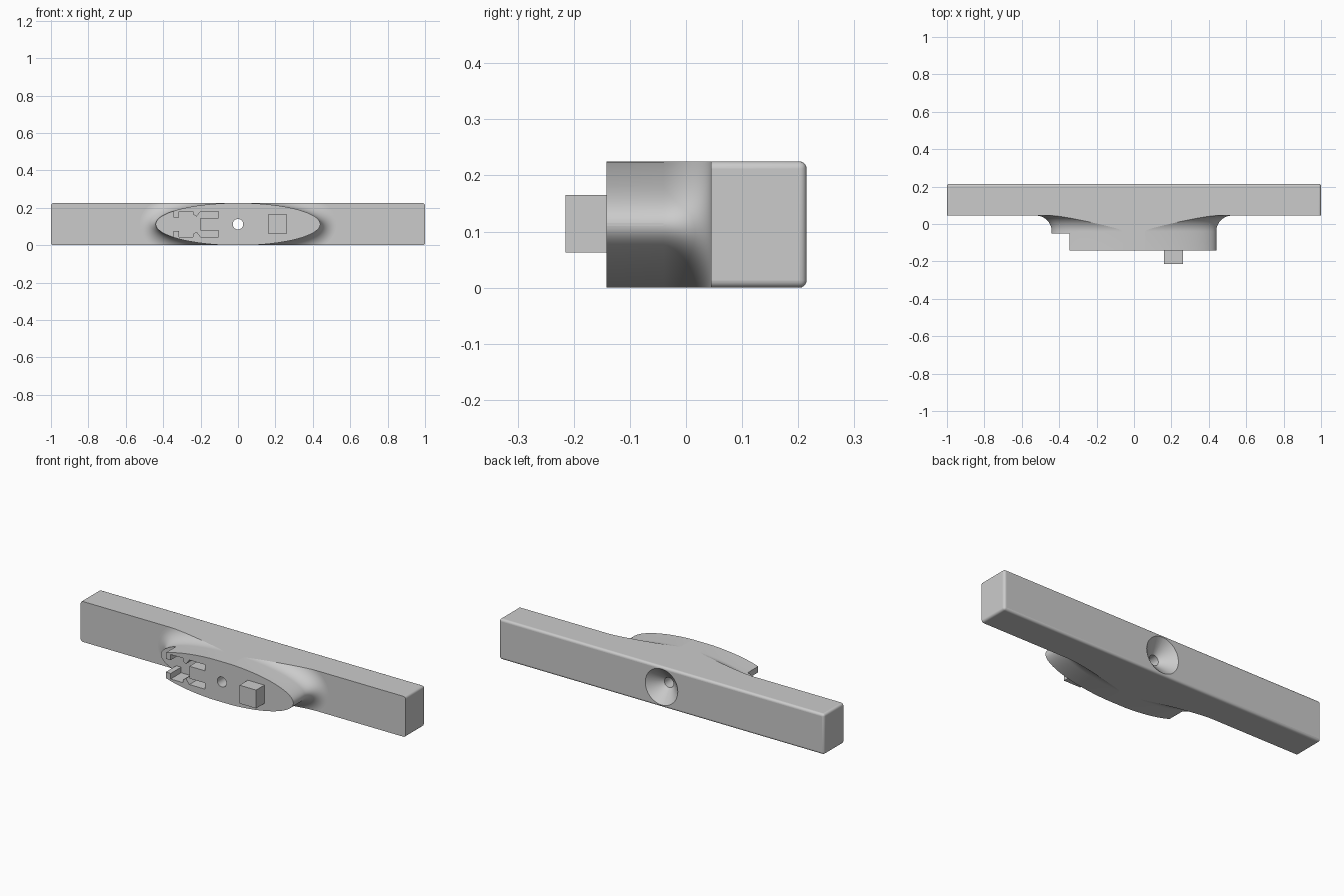
import bpy, bmesh, math
from mathutils import Vector, Matrix

cube = bpy.data.objects.get("Cube")
if cube:
    bpy.data.objects.remove(cube)

MID = 0.1125          # centre height
FRONT, BACK = 0.045, 0.215
FACE, FLOOR = -0.142, -0.05

grey = bpy.data.materials.new("plain_grey")
grey.use_nodes = True
grey.diffuse_color = (0.6, 0.6, 0.6, 1)
grey.node_tree.nodes["Principled BSDF"].inputs["Base Color"].default_value = (0.6, 0.6, 0.6, 1)


def make(name, bm):
    bmesh.ops.recalc_face_normals(bm, faces=bm.faces)
    mesh = bpy.data.meshes.new(name)
    bm.to_mesh(mesh)
    bm.free()
    mesh.materials.append(grey)
    ob = bpy.data.objects.new(name, mesh)
    bpy.context.collection.objects.link(ob)
    return ob


def box(name, x, y, z):
    bm = bmesh.new()
    bmesh.ops.create_cube(bm, size=1)
    for v in bm.verts:
        v.co = Vector([(lo + hi) / 2 + c * (hi - lo) for c, (lo, hi) in zip(v.co, (x, y, z))])
    return make(name, bm)


def loft(name, rings):
    bm = bmesh.new()
    loops = [[bm.verts.new(p) for p in ring] for ring in rings]
    n = len(loops[0])
    for a, b in zip(loops, loops[1:]):
        for i in range(n):
            j = (i + 1) % n
            bm.faces.new((a[i], a[j], b[j], b[i]))
    bm.faces.new(loops[0])
    bm.faces.new(loops[-1])
    return make(name, bm)


def turned(name, profile, n=64):
    turns = [i * math.tau / n for i in range(n)]
    return loft(name, [[(r * math.cos(a), y, MID + r * math.sin(a)) for a in turns]
                       for r, y in profile])


def combine(ob, tool, operation):
    mod = ob.modifiers.new(operation.lower(), 'BOOLEAN')
    mod.operation, mod.solver, mod.object = operation, 'EXACT', tool
    bpy.context.view_layer.objects.active = ob
    bpy.ops.object.modifier_apply(modifier=mod.name)
    bpy.data.objects.remove(tool)


# Long bar, rounded on the back rim and the four end corners
bar = box("handle_bar", (-1, 1), (FRONT, BACK), (0, 2 * MID))
bm = bmesh.new()
bm.from_mesh(bar.data)
rim = [e for e in bm.edges if any(v.co.y > 0.1 for v in e.verts)]
bmesh.ops.bevel(bm, geom=rim, offset=0.013, segments=5, profile=0.5, affect='EDGES')
bm.to_mesh(bar.data)
bm.free()


# Elliptical boss flaring into the bar
def ellipse(offset, y, n=144):
    ring = []
    for i in range(n):
        a = (i + 0.5) * math.tau / n
        p = Vector((0.44 * math.cos(a), 0.1135 * math.sin(a)))
        p += offset * Vector((0.1135 * math.cos(a), 0.44 * math.sin(a))).normalized()
        ring.append((p.x, y, MID + p.y))
    return ring


R, STEPS = 0.085, 16
rings = [ellipse(0, FACE)]
for k in range(STEPS + 1):
    a = k / STEPS * math.pi / 2
    rings.append(ellipse(R * (1 - math.cos(a)), FRONT - R + R * math.sin(a)))
rings.append(ellipse(R, 0.1))
boss = loft("boss", rings)
combine(boss, box("slab", (-1, 1), (-1, 1), (0, 2 * MID)), 'INTERSECT')
combine(bar, boss, 'UNION')

# Lowered tip of the boss
combine(bar, box("tip_cut", (-0.6, -0.345), (-0.3, FLOOR), (-0.1, 0.4)), 'DIFFERENCE')

# Clip pocket: mouth between hooks, chamber, narrow neck, two slots
half = [(-0.36, 0.037), (-0.315, 0.037), (-0.315, 0.068), (-0.24, 0.068), (-0.24, 0.052),
        (-0.222, 0.04), (-0.2, 0.068), (-0.105, 0.068), (-0.105, 0.034), (-0.2, 0.034)]
outline = half + [(x, -z) for x, z in reversed(half)]
pocket = loft("pocket", [[(x, y, MID + z) for x, z in outline] for y in (-0.3, FLOOR)])
combine(bar, pocket, 'DIFFERENCE')

# Through hole with a wide countersink on the back
sink = turned("countersink", [(0.028, -0.4), (0.028, 0.15), (0.1, BACK), (0.1, 0.4)])
combine(bar, sink, 'DIFFERENCE')

# Square peg on the boss face
peg = box("square_peg", (0.16, 0.262), (-0.215, FACE + 0.005), (0.063, 0.165))

# Smooth curved surfaces, keep the planes flat
bpy.ops.object.select_all(action='DESELECT')
bar.select_set(True)
bpy.context.view_layer.objects.active = bar
bpy.ops.object.shade_smooth_by_angle(angle=math.radians(30))
for f in bar.data.polygons:
    if max(abs(c) for c in f.normal) > 0.9999:
        f.use_smooth = False
